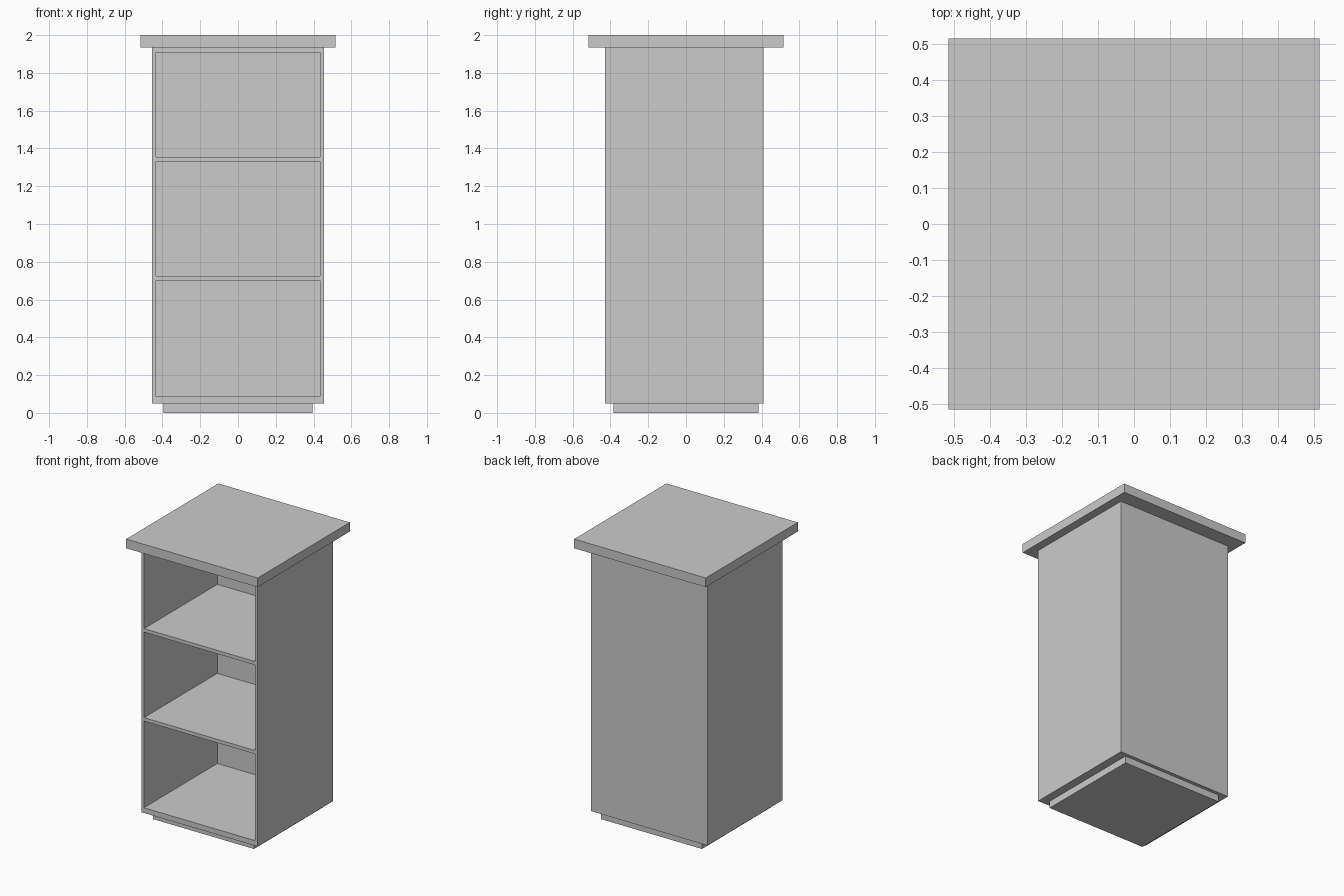
import bpy

cube = bpy.data.objects.get("Cube")
if cube:
    bpy.data.objects.remove(cube, do_unlink=True)

grey = bpy.data.materials.new("plain_grey")
grey.use_nodes = True
colour = (0.6, 0.6, 0.6, 1)
grey.diffuse_color = colour
grey.node_tree.nodes["Principled BSDF"].inputs["Base Color"].default_value = colour


def box(name, x, y, z):
    """Box from (min, max) spans along each axis."""
    spans = (x, y, z)
    bpy.ops.mesh.primitive_cube_add(size=1, location=[(a + b) / 2 for a, b in spans])
    obj = bpy.context.object
    obj.name = name
    obj.scale = [b - a for a, b in spans]
    bpy.ops.object.transform_apply(location=False, rotation=False, scale=True)
    obj.data.materials.append(grey)
    return obj


half, front, back = 0.455, -0.43, 0.41
wall = 0.02
base, head = 0.05, 1.935

# Plinth and overhanging top
box("plinth", (-0.395, 0.395), (-0.385, 0.385), (0, base))
box("top_slab", (-0.515, 0.515), (-0.515, 0.515), (head, 2))

# Cabinet with three open compartments cut from the front
cabinet = box("cabinet", (-half, half), (front, back), (base, head))
compartments = {"lower": (0.087, 0.7), "middle": (0.725, 1.33), "upper": (1.355, 1.907)}
for name, span in compartments.items():
    cutter = box(name + "_cutter", (wall - half, half - wall), (front - 0.1, back - wall), span)
    cutter.hide_render = True
    cut = cabinet.modifiers.new(name + "_opening", 'BOOLEAN')
    cut.operation = 'DIFFERENCE'
    cut.solver = 'EXACT'
    cut.object = cutter

# Bake the openings and discard the cutters
bpy.ops.object.select_all(action='DESELECT')
bpy.context.view_layer.objects.active = cabinet
cabinet.select_set(True)
for cut in list(cabinet.modifiers):
    cutter = cut.object
    bpy.ops.object.modifier_apply(modifier=cut.name)
    bpy.data.objects.remove(cutter, do_unlink=True)
